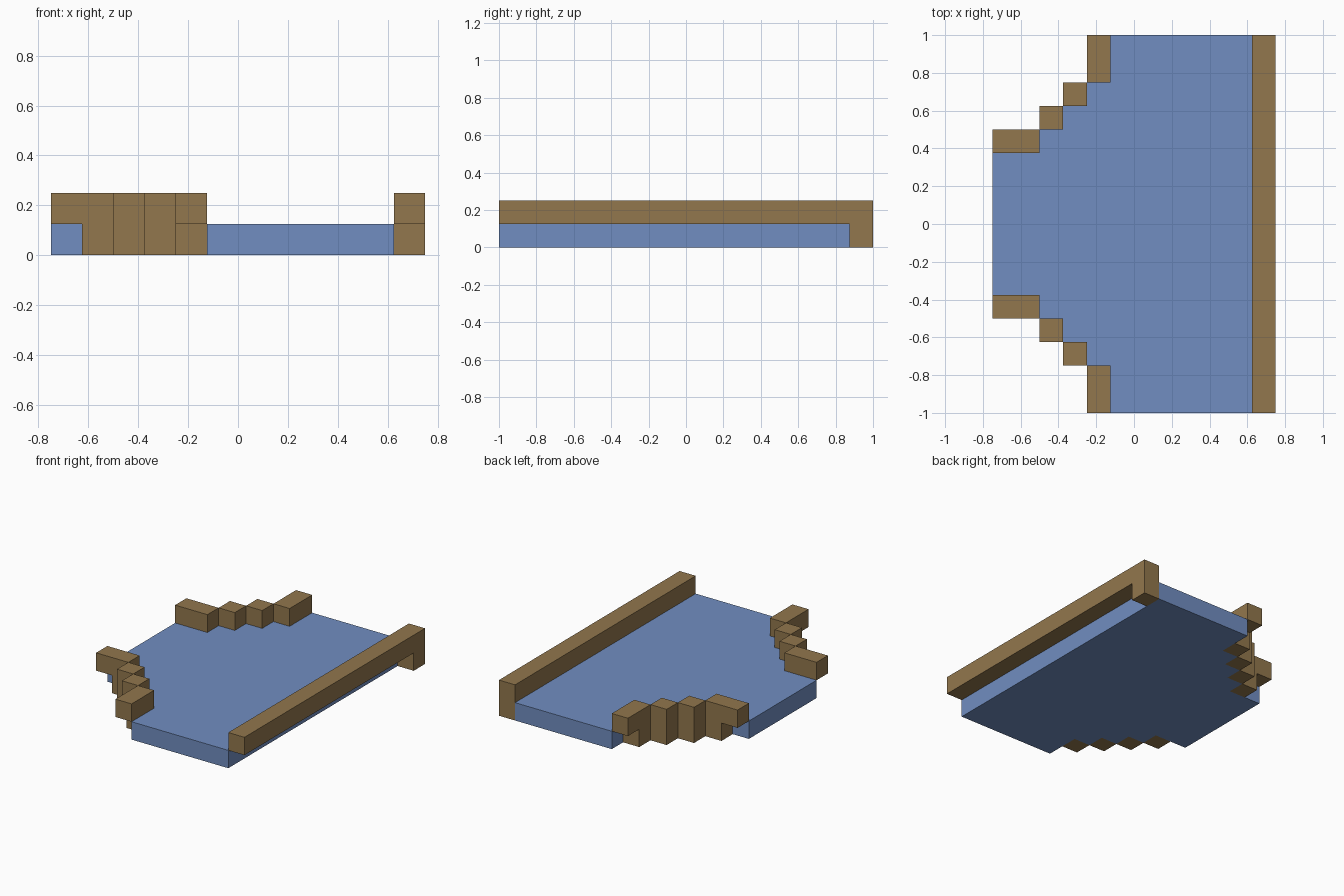
import bpy, bmesh
from mathutils import Vector

U = 0.125  # block size

cube = bpy.data.objects.get("Cube")
if cube:
    bpy.data.objects.remove(cube, do_unlink=True)


def material(name, rgb):
    mat = bpy.data.materials.new(name)
    mat.use_nodes = True
    mat.diffuse_color = (*rgb, 1)
    mat.node_tree.nodes["Principled BSDF"].inputs["Base Color"].default_value = (*rgb, 1)
    return mat


earth = material("earth_brown", (0.287, 0.184, 0.074))
water = material("water_blue", (0.165, 0.270, 0.533))


def prism(name, points, push, mat):
    """Extrude a flat outline, given in block units, along push."""
    bm = bmesh.new()
    face = bm.faces.new([bm.verts.new(Vector(p) * U) for p in points])
    side = bmesh.ops.extrude_face_region(bm, geom=[face])["geom"]
    moved = [v for v in side if isinstance(v, bmesh.types.BMVert)]
    bmesh.ops.translate(bm, verts=moved, vec=Vector(push) * U)
    bmesh.ops.recalc_face_normals(bm, faces=bm.faces)
    mesh = bpy.data.meshes.new(name)
    bm.to_mesh(mesh)
    bm.free()
    mesh.materials.append(mat)
    obj = bpy.data.objects.new(name, mesh)
    bpy.context.collection.objects.link(obj)
    return obj


def hook(start, step, end):
    """L-shaped outline: an upper bar from start to end with a foot from step to end."""
    return [(start, 1), (start, 2), (end, 2), (end, 0), (step, 0), (step, 1)]


# Water slab with stepped corners on its right side
front_half = [(5, -8), (-1, -8), (-1, -6), (-2, -6), (-2, -5),
              (-3, -5), (-3, -4), (-4, -4), (-4, -3), (-6, -3)]
outline = front_half + [(x, -y) for x, y in reversed(front_half)]
prism("water_slab", [(x, y, 0) for x, y in outline], (0, 0, 1), water)

# Long left bank, overhanging the water edge, with a foot at the back
prism("left_bank", [(5, y, z) for y, z in hook(-8, 7, 8)], (1, 0, 0), earth)

# Stepped right banks, mirrored front to back
for label, s in (("front", -1), ("back", 1)):
    prism(label + "_bank_outer",
          [(-2, s * y, z) for y, z in hook(8, 7, 6)], (1, 0, 0), earth)
    prism(label + "_bank_inner",
          [(x, s * 3, z) for x, z in hook(-6, -5, -4)], (0, s, 0), earth)
    for i in range(2):
        x, y = -3 - i, 5 - i
        prism(f"{label}_bank_step_{i + 1}",
              [(x, s * y, 0), (x + 1, s * y, 0), (x + 1, s * y, 2), (x, s * y, 2)],
              (0, s, 0), earth)
